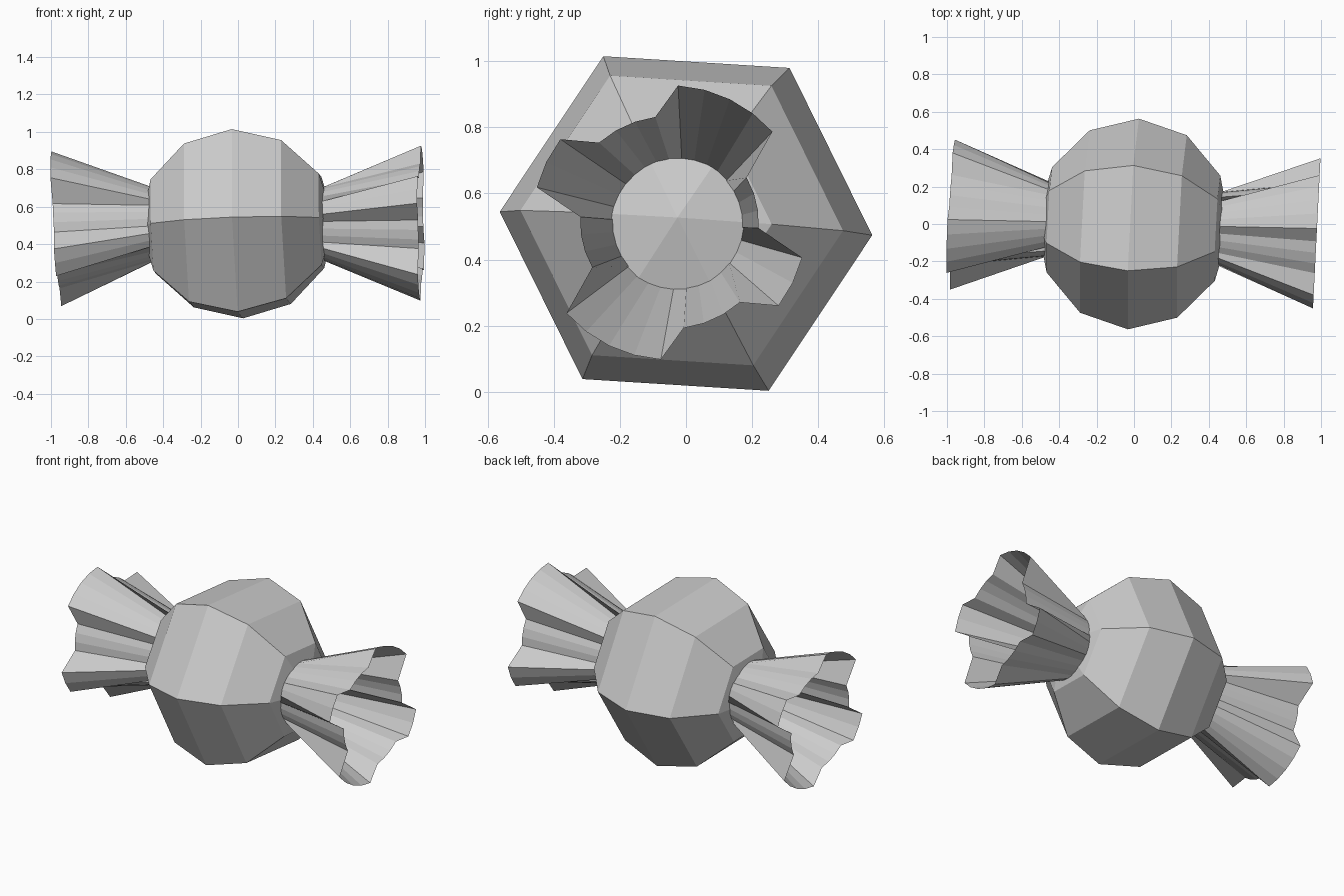
import bpy, bmesh, math
from mathutils import Matrix, Vector

cube = bpy.data.objects.get("Cube")
if cube:
    bpy.data.objects.remove(cube, do_unlink=True)

grey = bpy.data.materials.new("light grey")
grey.use_nodes = True
colour = (0.6, 0.6, 0.6, 1)
grey.diffuse_color = colour
grey.node_tree.nodes["Principled BSDF"].inputs["Base Color"].default_value = colour

ROLL = math.radians(-3.6)
SEGMENTS = 32


def add_object(name, bm):
    bmesh.ops.recalc_face_normals(bm, faces=bm.faces)
    mesh = bpy.data.meshes.new(name)
    bm.to_mesh(mesh)
    bm.free()
    mesh.materials.append(grey)
    obj = bpy.data.objects.new(name, mesh)
    bpy.context.collection.objects.link(obj)
    return obj


# Sweet: six-sided faceted ball lying along x, slightly tilted, edges to front and back
bm = bmesh.new()
bmesh.ops.create_uvsphere(bm, u_segments=6, v_segments=6, radius=1)
z_to_x = Matrix(((0, 0, 1, 0), (1, 0, 0, 0), (0, 1, 0, 0), (0, 0, 0, 1)))
tilt = Matrix.Rotation(-0.05, 4, "Z") @ Matrix.Rotation(-0.035, 4, "Y")
spin = Matrix.Rotation(ROLL - math.pi / 6, 4, "X")
place = Matrix.Translation((-0.003, 0, 0.509)) @ tilt @ spin
bm.transform(place @ z_to_x @ Matrix.Diagonal((0.565, 0.565, 0.52, 1)))
add_object("sweet_body", bm)

# Pleat radii round the rim: ridges and valleys as (segment count, radius)
half_turn = [(5, 0.415), (4, 0.27), (3, 0.415), (4, 0.322)]
rim_radii = [r for count, r in half_turn * 2 for _ in range(count)]


def wrapper_end(name):
    """Pleated cone from a round neck to a stepped rim, opening towards +x."""
    bm = bmesh.new()
    neck, rim = [], []
    for i, radius in enumerate(rim_radii):
        a = math.pi / 2 - math.tau * i / SEGMENTS + ROLL
        c, s = math.cos(a), math.sin(a)
        neck.append(bm.verts.new((0.452 + 0.01 * c, -0.025 + 0.195 * c, 0.195 * s - 0.003)))
        rim.append(bm.verts.new((0.977 + 0.05 * radius * c, -0.05 + radius * c, radius * s)))
    for i in range(SEGMENTS):
        j = (i + 1) % SEGMENTS
        bm.faces.new((neck[i], neck[j], rim[j], rim[i]))
    return add_object(name, bm)


left_end = wrapper_end("left_wrapper_end")
left_end.data.transform(Matrix.Translation((0, 0, 0.512)))

# The other end is the same piece turned half round and leaned a little
right_end = wrapper_end("right_wrapper_end")
pivot = Vector((-0.975, 0, 0))
lean = Matrix.Translation(pivot) @ Matrix.Rotation(-0.06, 4, "Y") @ Matrix.Translation(-pivot)
right_end.data.transform(Matrix.Translation((0.006, 0, 0.482)) @ lean @ Matrix.Rotation(math.pi, 4, "Z"))
